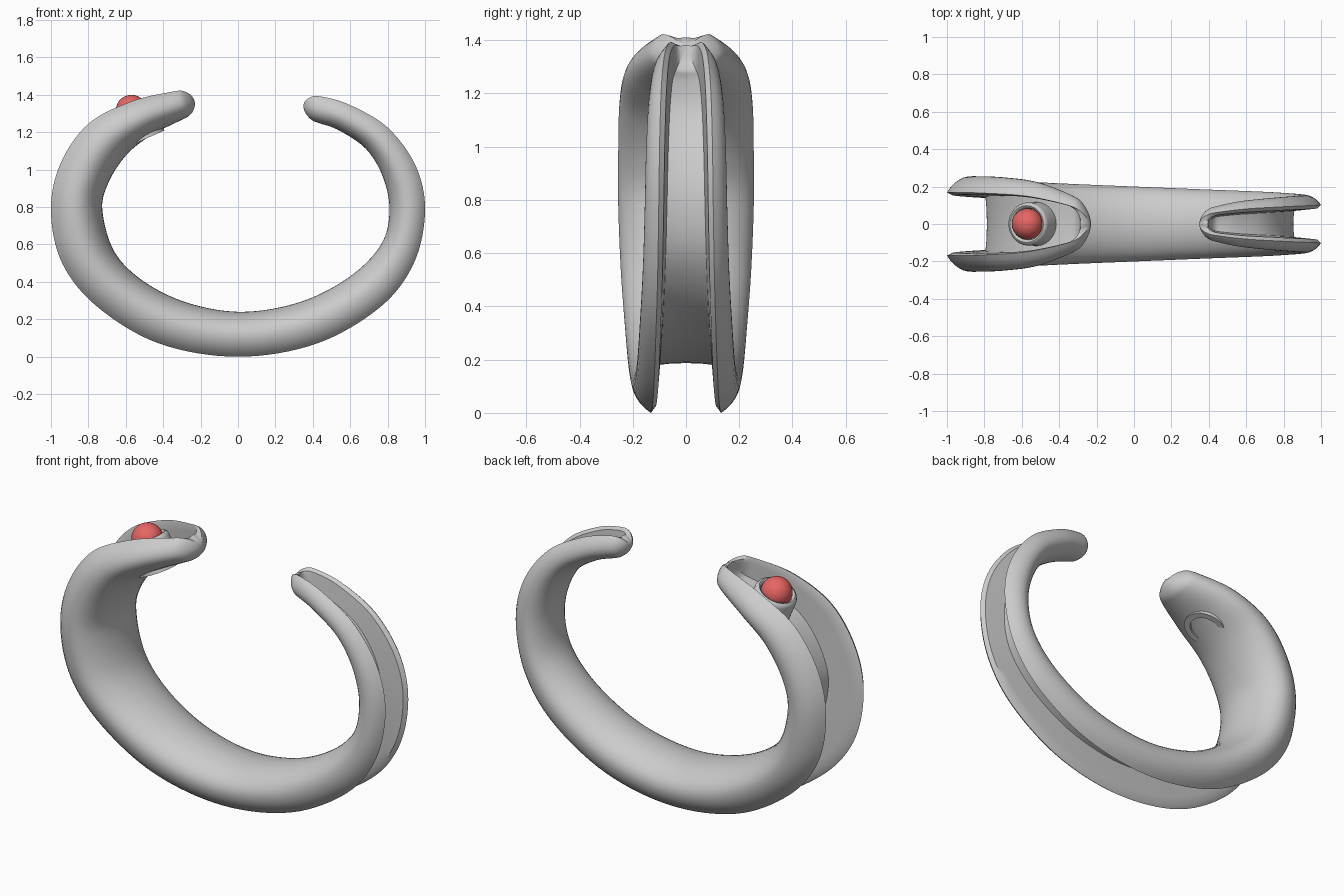
import bpy, bmesh, math
from mathutils import Vector, Matrix

if "Cube" in bpy.data.objects:
    bpy.data.objects.remove(bpy.data.objects["Cube"])

# Stations from wide tip, down around the bottom, to narrow tip:
# outer x, outer z, inner x, inner z, half width
KEYS = [
    (-.25, 1.43, -.215, 1.305, .09), (-.36, 1.415, -.31, 1.262, .155),
    (-.57, 1.365, -.47, 1.18, .225), (-.80, 1.245, -.60, 1.075, .25),
    (-.95, 1.03, -.695, .925, .255), (-1, .78, -.725, .78, .255),
    (-.94, .50, -.66, .56, .245), (-.75, .265, -.50, .40, .23),
    (-.42, .07, -.26, .285, .215), (0, 0, .03, .24, .20),
    (.42, .07, .34, .295, .185), (.76, .265, .60, .43, .173),
    (.94, .50, .765, .60, .162), (1, .78, .81, .78, .155),
    (.95, 1.02, .775, .96, .15), (.80, 1.225, .685, 1.11, .14),
    (.60, 1.345, .54, 1.21, .122), (.45, 1.39, .43, 1.25, .095),
    (.345, 1.395, .355, 1.275, .07)]


def spline(t):
    """Catmull-Rom through the stations."""
    n = len(KEYS) - 1
    i = min(int(t), n - 1)
    f = t - i
    a, b, c, d = (KEYS[max(0, min(n, i + k))] for k in (-1, 0, 1, 2))
    return [.5 * (2 * q + (r - p) * f + (2 * p - 5 * q + 4 * r - s) * f * f
                  + (3 * q - p - 3 * r + s) * f ** 3) for p, q, r, s in zip(a, b, c, d)]


def round_off(d, radius):
    """0 at the tip, growing like a quarter circle to 1 at the radius."""
    x = min(max(d / radius, 0), 1)
    return math.sqrt(1 - (1 - x) ** 2)


def section(w, gap, floor):
    """Half of the channel section as (depth, y), from inner centre to floor centre."""
    pts = []
    end = math.pi - math.asin(.66)
    for k in range(17):
        a = end * k / 16
        half = .53 if a < math.pi / 2 else .626
        pts.append((.53 - half * math.cos(a), w * math.sin(a)))
    lip = gap + .4 * (.66 * w - gap)
    pts.append((.90, lip))
    for k in (1, 2, 3):
        s = k / 4
        pts.append((.90 + (floor + .04 - .90) * s, lip + (gap - lip) * s))
    pts.append((floor + .03, gap))
    pts.append((floor + .01, gap * .6))
    pts.append((floor, 0))
    return pts


def finish(bm, name, angle=35):
    bmesh.ops.remove_doubles(bm, verts=bm.verts, dist=1e-5)
    bmesh.ops.recalc_face_normals(bm, faces=bm.faces)
    me = bpy.data.meshes.new(name)
    bm.to_mesh(me)
    bm.free()
    ob = bpy.data.objects.new(name, me)
    bpy.context.collection.objects.link(ob)
    bpy.ops.object.select_all(action='DESELECT')
    ob.select_set(True)
    bpy.context.view_layer.objects.active = ob
    bpy.ops.object.shade_smooth_by_angle(angle=math.radians(angle))
    return ob


# Cuff: channel section lofted round the open loop, with rounded tips
last = len(KEYS) - 1
fine = [(k / 24) ** 2 for k in range(24)]
params = fine + [1 + k / 8 for k in range((last - 2) * 8 + 1)] + [last - f for f in reversed(fine)]
stations = [spline(t) for t in params]
mids = [Vector(((s[0] + s[2]) / 2, (s[1] + s[3]) / 2)) for s in stations]
run = [0]
for a, b in zip(mids, mids[1:]):
    run.append(run[-1] + (b - a).length)

bm = bmesh.new()
rings = []
for t, (ox, oz, ix, iz, w), mid, r in zip(params, stations, mids, run):
    d = min(r, run[-1] - r)
    cap = round_off(d, .07)
    groove = round_off(d - .045, .06)
    w *= cap
    half = section(w, w * (.64 - .25 * t / last) * groove, .90 - .68 * groove)
    loop = half + [(u, -y) for u, y in half[-2:0:-1]]
    across = Vector((ox - ix, oz - iz)) * cap
    ring = []
    for u, y in loop:
        p = mid + across * (u - .5)
        ring.append(bm.verts.new((p.x, y, p.y)))
    rings.append(ring)
for a, b in zip(rings, rings[1:]):
    for k in range(len(a)):
        j = (k + 1) % len(a)
        bm.faces.new((a[k], a[j], b[j], b[k]))
finish(bm, "cuff")

# Shared placement for the bead and its holder, tilted with the cuff
tilt = Matrix.Translation((-.57, 0, 1.317)) @ Matrix.Rotation(-math.radians(24), 4, 'Y')

# Bead holder: turned cup
profile = [(.084, -.17), (.084, -.01), (.088, .004), (.098, .01), (.109, .004),
           (.115, -.012), (.118, -.17)]
bm = bmesh.new()
vs = [bm.verts.new((x, 0, z)) for x, z in profile]
es = [bm.edges.new((vs[k], vs[(k + 1) % len(vs)])) for k in range(len(vs))]
bmesh.ops.spin(bm, geom=vs + es, cent=(0, 0, 0), axis=(0, 0, 1),
               angle=math.tau, steps=48, use_duplicate=False)
bm.transform(tilt)
finish(bm, "bead_holder", 50)

# Bead
bm = bmesh.new()
bmesh.ops.create_uvsphere(bm, u_segments=48, v_segments=24, radius=.083)
bm.transform(tilt)
bead = finish(bm, "bead", 60)
red = bpy.data.materials.new("red")
red.diffuse_color = (.8, .13, .13, 1)
red.use_nodes = True
red.node_tree.nodes["Principled BSDF"].inputs["Base Color"].default_value = red.diffuse_color
bead.data.materials.append(red)
